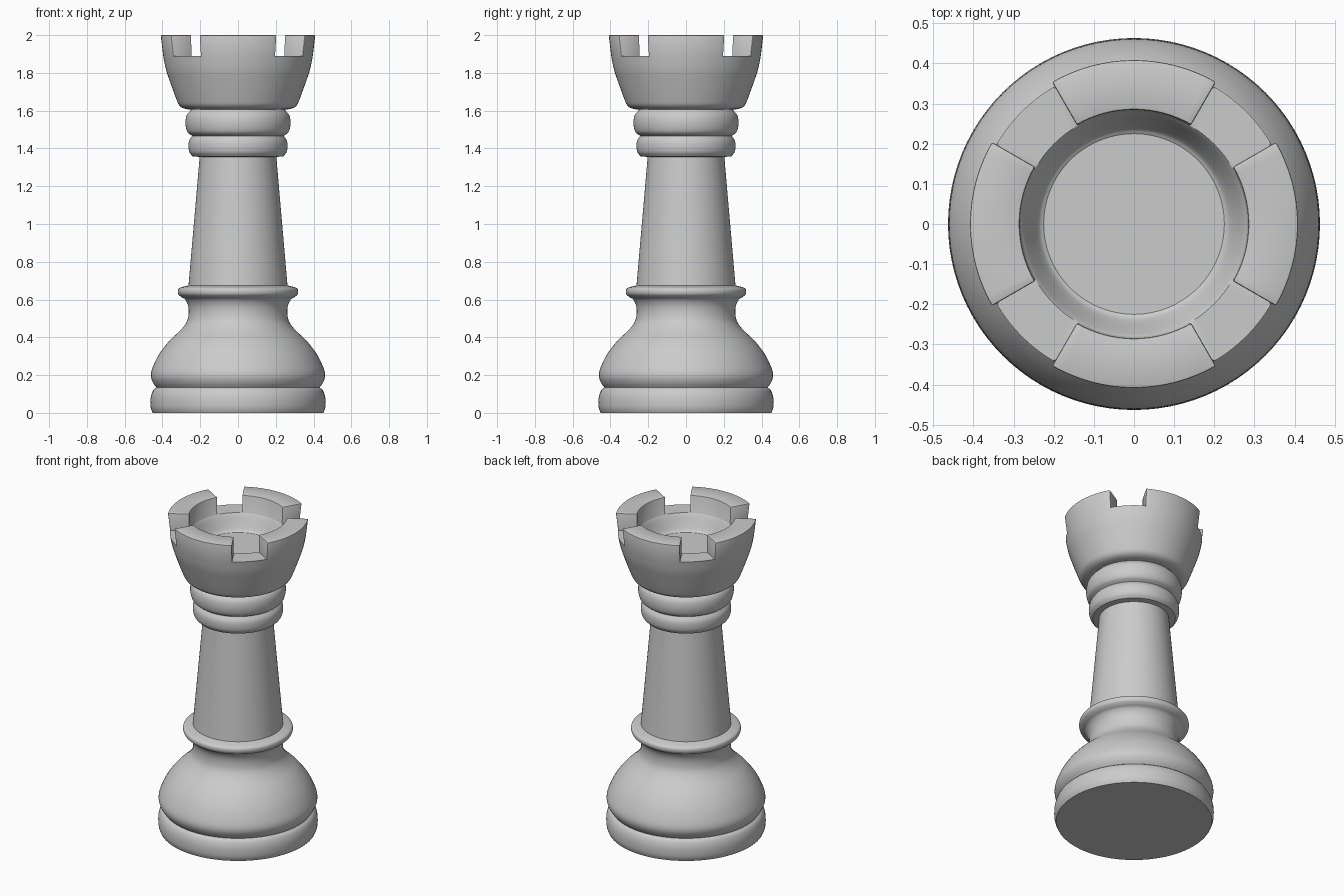
import bpy, bmesh, math
from mathutils import Vector

cube = bpy.data.objects.get("Cube")
if cube:
    bpy.data.objects.remove(cube)

SIDES = 96
NOTCH_Z, TOP_Z = 1.89, 2.0
RIM_OUT, RIM_IN, TOP_OUT = 0.396, 0.282, 0.409

# Turned profile as (radius, height) sections; each is smooth, with a crease between
SECTIONS = [
    [(0.0, 0.0), (0.452, 0.0)],
    [(0.452, 0.0), (0.462, 0.03), (0.462, 0.08), (0.45, 0.118), (0.432, 0.135)],       # foot
    [(0.432, 0.135), (0.45, 0.16), (0.461, 0.195), (0.452, 0.24), (0.415, 0.315),
     (0.36, 0.385), (0.302, 0.44), (0.27, 0.485), (0.261, 0.53), (0.265, 0.57),
     (0.28, 0.6), (0.3, 0.613)],                                                       # bowl, neck
    [(0.3, 0.613), (0.315, 0.627), (0.319, 0.643), (0.315, 0.657), (0.3, 0.665),
     (0.262, 0.675)],                                                                  # collar
    [(0.262, 0.675), (0.232, 1.02), (0.203, 1.355)],                                   # shaft
    [(0.203, 1.355), (0.24, 1.358)],
    [(0.24, 1.358), (0.257, 1.38), (0.262, 1.412), (0.258, 1.442), (0.242, 1.467)],    # lower ring
    [(0.242, 1.467), (0.268, 1.487), (0.278, 1.53), (0.272, 1.575), (0.248, 1.605)],   # upper ring
    [(0.248, 1.605), (0.285, 1.611), (0.31, 1.627), (0.326, 1.66), (0.36, 1.753),
     (0.382, 1.82), (RIM_OUT, NOTCH_Z)],                                               # head
    [(RIM_OUT, NOTCH_Z), (RIM_IN, NOTCH_Z)],                                           # notch floor
    [(RIM_IN, NOTCH_Z), (0.272, 1.873), (0.24, 1.805), (0.225, 1.79)],                 # hollow
    [(0.225, 1.79), (0.0, 1.79)],
]


def smooth_section(points, steps=4):
    """Catmull-Rom curve through the points, without the last one."""
    p = [Vector(q) for q in points]
    if len(p) < 4:
        return p[:-1]
    p = [2 * p[0] - p[1]] + p + [2 * p[-1] - p[-2]]
    out = []
    for a, b, c, d in zip(p, p[1:], p[2:], p[3:]):
        for i in range(steps):
            t = i / steps
            out.append(0.5 * (2 * b + (c - a) * t + (2 * a - 5 * b + 4 * c - d) * t ** 2
                              + (3 * b - a - 3 * c + d) * t ** 3))
    return out


# Lathe the profile
profile = [q for s in SECTIONS for q in smooth_section(s)]
bm = bmesh.new()
rings = []
for r, z in profile[1:]:
    rings.append([bm.verts.new((r * math.cos(math.tau * i / SIDES),
                                r * math.sin(math.tau * i / SIDES), z)) for i in range(SIDES)])
for low, high in zip(rings, rings[1:]):
    for i in range(SIDES):
        j = (i + 1) % SIDES
        bm.faces.new((low[i], low[j], high[j], high[i]))
bm.faces.new(rings[0][::-1])
bm.faces.new(rings[-1])


# Raise four battlements from the rim, each 60 degrees wide and centred on an axis
def in_battlement(face):
    c = face.calc_center_median()
    angle = math.degrees(math.atan2(c.y, c.x)) % 90
    on_rim = all(abs(v.co.z - NOTCH_Z) < 1e-4 for v in face.verts)
    return on_rim and (angle < 30 or angle > 60)


rim = [f for f in bm.faces if in_battlement(f)]
raised = bmesh.ops.extrude_face_region(bm, geom=rim)["geom"]
bmesh.ops.delete(bm, geom=[f for f in rim if f.is_valid], context="FACES_ONLY")
for v in [g for g in raised if isinstance(g, bmesh.types.BMVert)]:
    radius = v.co.xy.length
    scale = TOP_OUT / radius if radius > 0.35 else 1.01
    v.co = (v.co.x * scale, v.co.y * scale, TOP_Z)
bmesh.ops.recalc_face_normals(bm, faces=bm.faces)

# Soften the battlement edges
edges = [e for e in bm.edges if max(v.co.z for v in e.verts) > 1.95
         and len(e.link_faces) == 2 and e.calc_face_angle() > 0.8]
bmesh.ops.bevel(bm, geom=edges, offset=0.005, segments=2, profile=0.5, affect="EDGES")

mesh = bpy.data.meshes.new("castle_piece")
bm.to_mesh(mesh)
bm.free()
piece = bpy.data.objects.new("castle_piece", mesh)
bpy.context.collection.objects.link(piece)

# Single plain grey
grey = bpy.data.materials.new("plain_grey")
grey.use_nodes = True
colour = (0.6, 0.6, 0.6, 1.0)
grey.diffuse_color = colour
grey.node_tree.nodes["Principled BSDF"].inputs["Base Color"].default_value = colour
mesh.materials.append(grey)

bpy.ops.object.select_all(action="DESELECT")
piece.select_set(True)
bpy.context.view_layer.objects.active = piece
bpy.ops.object.shade_smooth_by_angle(angle=math.radians(32))
